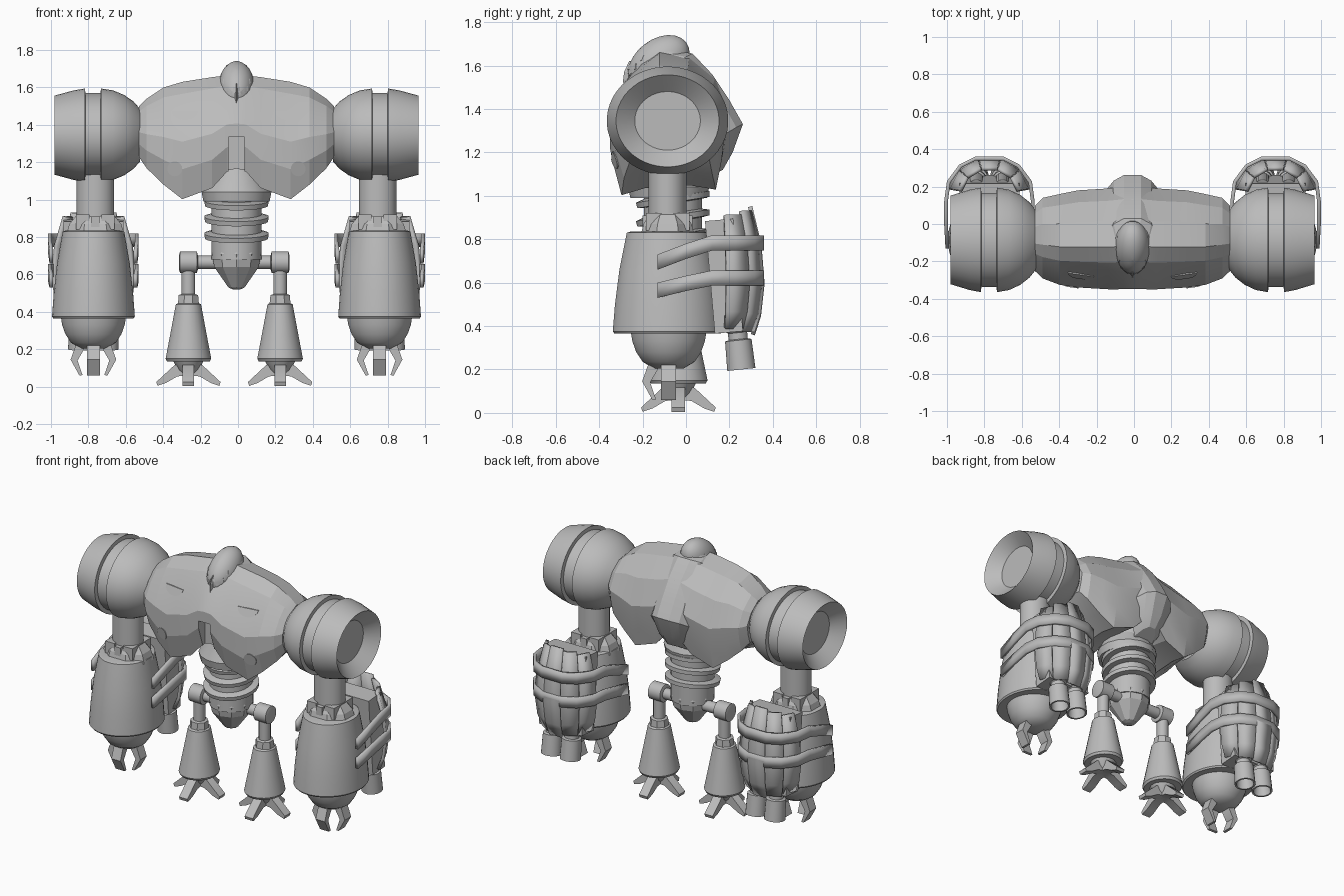
import bpy, bmesh
from math import sin, cos, pi, radians
from mathutils import Vector, Matrix
from mathutils.bvhtree import BVHTree

if "Cube" in bpy.data.objects:
    bpy.data.objects.remove(bpy.data.objects["Cube"])

metal = bpy.data.materials.new("grey_metal")
metal.use_nodes = True
metal.diffuse_color = (0.5, 0.5, 0.5, 1)
metal.node_tree.nodes["Principled BSDF"].inputs["Base Color"].default_value = (0.5, 0.5, 0.5, 1)
MID = -0.008      # centre line of the body
ARM, ARM_Y = 0.765, -0.085
LEG, LEG_Y = 0.245, -0.035


def make(name, bm, angle=35, thick=0, shift=0):
    """Turn a bmesh into a shaded object."""
    bmesh.ops.translate(bm, verts=bm.verts, vec=(MID + shift, 0, 0))
    mesh = bpy.data.meshes.new(name)
    bm.to_mesh(mesh)
    mesh.materials.append(metal)
    for p in mesh.polygons:
        p.use_smooth = not thick
    mesh.set_sharp_from_angle(angle=radians(angle))
    ob = bpy.data.objects.new(name, mesh)
    bpy.context.collection.objects.link(ob)
    if thick:
        mod = ob.modifiers.new("thickness", 'SOLIDIFY')
        mod.thickness, mod.offset = thick, 0
    return ob


def finish(name, bm, pair=True, **kw):
    """Make one object, or a left and right pair."""
    bmesh.ops.recalc_face_normals(bm, faces=bm.faces)
    if not pair:
        return make(name, bm, **kw)
    other = bm.copy()
    bmesh.ops.scale(other, verts=other.verts, vec=(-1, 1, 1))
    bmesh.ops.reverse_faces(other, faces=other.faces)
    make("left_" + name, bm, **kw)
    make("right_" + name, other, **kw)


def loft(rings, closed=True):
    """Skin a row of rings, capped when closed."""
    bm = bmesh.new()
    rows = [[bm.verts.new(p) for p in r] for r in rings]
    n = len(rows[0])
    for a, b in zip(rows, rows[1:]):
        for i in range(n if closed else n - 1):
            j = (i + 1) % n
            bm.faces.new((a[i], a[j], b[j], b[i]))
    if closed:
        bm.faces.new(rows[0])
        bm.faces.new(rows[-1])
    return bm


def revolve(name, profile, where, turn=Matrix(), n=32, stretch=1.0, pair=True, **kw):
    """Profile of (radius, height) spun about local z."""
    m = Matrix.Translation(where) @ turn
    rings = [[m @ Vector((r * cos(2 * pi * (i + .5) / n), r * stretch * sin(2 * pi * (i + .5) / n), h))
              for i in range(n)] for r, h in profile]
    return finish(name, loft(rings), pair, **kw)


def blade(name, outline, width, where, spin=0, **kw):
    """Outline of (reach, height) given a width, turned about z."""
    m = Matrix.Translation(where) @ Matrix.Rotation(spin, 4, 'Z')
    finish(name, loft([[m @ Vector((r, s * width / 2, z)) for r, z in outline] for s in (-1, 1)]), **kw)


def box(name, size, where, turn=Matrix(), pair=True):
    bm = bmesh.new()
    bmesh.ops.create_cube(bm, size=1, matrix=Matrix.Translation(where) @ turn @ Matrix.Diagonal((*size, 1)))
    return finish(name, bm, pair)


def patch(name, tree, outline):
    """Thin plate laid on the front of a surface."""
    hits = [tree.ray_cast(Vector((x, -2, z)), Vector((0, 1, 0)))[0] for x, z in outline]
    if all(hits):
        finish(name, loft([[h + Vector((0, d, 0)) for h in hits] for d in (-.005, .003)]))


TILT = lambda deg: Matrix.Rotation(radians(deg), 4, 'X')
SIDEWAYS = Matrix.Rotation(pi / 2, 4, 'Y')

# Torso shell: one cross-section stretched to fit along the width
section = [(.43, 1), (.28, .9), (.15, .74), (.02, .5), (.02, .27), (.1, .02), (.3, .07),
           (.7, .09), (.92, .06), (.97, .27), (1, .5), (.88, .76), (.68, .95)]
spans = [(0, 1.665, 1.15, -.36, .2), (.05, 1.665, 1.14, -.36, .2), (.13, 1.655, 1.05, -.36, .19),
         (.29, 1.63, .99, -.35, .18), (.39, 1.6, 1.07, -.335, .16),
         (.48, 1.54, 1.16, -.3, .14), (.52, 1.5, 1.22, -.26, .1)]
spans = [(-s[0], *s[1:]) for s in reversed(spans[1:])] + spans
shell = loft([[(x, f + u * (b - f), lo + v * (hi - lo)) for u, v in section] for x, hi, lo, f, b in spans])
chest = BVHTree.FromBMesh(shell)
torso = finish("torso", shell, False)

# Slot in the middle of the chest
cutter = box("slot_cutter", (.085, .16, .36), (0, -.36, 1.155), pair=False)
cut = torso.modifiers.new("slot", 'BOOLEAN')
cut.operation, cut.object = 'DIFFERENCE', cutter
baked = bpy.data.meshes.new_from_object(torso.evaluated_get(bpy.context.evaluated_depsgraph_get()))
torso.modifiers.clear()
torso.data = baked
baked.set_sharp_from_angle(angle=radians(13))
bpy.data.objects.remove(cutter)

# Chest plates
patch("chest_disc", chest, [(.33 + .04 * cos(a * pi / 8), 1.165 + .04 * sin(a * pi / 8)) for a in range(16)])
patch("chest_flap", chest, [(.275 + .07 * cos(a * pi / 8), 1.475 - .05 * sin(a * pi / 8)) for a in range(9)])

# Spine ridge down the back
ridge = []
for w, y, z in [(.085, -.05, 1.67), (.1, .03, 1.655), (.1, .12, 1.56), (.1, .2, 1.44), (.1, .262, 1.33),
                (.08, .215, 1.2), (.05, .17, 1.12)]:
    ridge.append([(-w * 1.5, y - .09, z - .05), (-w, y - .03, z - .015), (-w * .45, y, z),
                  (w * .45, y, z), (w, y - .03, z - .015), (w * 1.5, y - .09, z - .05)])
finish("spine_ridge", loft(ridge), False, angle=15)

# Head with brow, beak and eyes
dome = [(cos(a * pi / 12) if abs(a) < 6 else .01, sin(a * pi / 12)) for a in range(-6, 7)]
pose = TILT(38) @ Matrix.Diagonal((.095, .16, .11, 1))
skull = revolve("head", dome, (0, -.125, 1.61), pose, 24, pair=False)
tree = BVHTree.FromPolygons([v.co - Vector((MID, 0, 0)) for v in skull.data.vertices],
                            [p.vertices[:] for p in skull.data.polygons])
patch("eye", tree, [(.02, 1.575), (.06, 1.61), (.063, 1.585), (.03, 1.555)])
patch("brow", tree, [(.008, 1.6), (.07, 1.65), (.075, 1.625), (.012, 1.58)])
beak = [[(-w, y + .09, z), (0, y, z), (w, y + .09, z)]
        for w, y, z in [(.018, -.262, 1.62), (.035, -.285, 1.57), (.03, -.29, 1.53), (.004, -.285, 1.485)]]
finish("beak", loft(beak), False, angle=15)
revolve("neck_collar", [(.11, 0), (.085, .055)], (0, -.085, 1.61), n=16, pair=False)

# Shoulders: ball, groove, drum and a dished end
revolve("shoulder", [(.14, .515), (.18, .55), (.215, .6), (.24, .66), (.25, .725), (.225, .727), (.225, .808),
                     (.25, .81), (.24, .87), (.212, .973), (.135, .9)],
        (0, ARM_Y, 1.345), SIDEWAYS, 48, 1.12)

# Upper arms, elbows and forearms
revolve("upper_arm", [(.1, .86), (.1, 1.18)], (ARM - .01, ARM_Y, 0), n=24, stretch=.88)
revolve("elbow_cuff", [(.17, .81), (.15, .87), (.11, .915)], (ARM - .01, ARM_Y, 0), n=8, stretch=.8, angle=10)
for dx in (-.067, .067):
    box("elbow_block", (.07, .2, .08), (ARM - .01 + dx, ARM_Y, .88))
box("elbow_pin", (.045, .23, .07), (ARM - .01, ARM_Y, .875))
revolve("forearm", [(.15, .835), (.165, .83), (.195, .66), (.213, .5), (.222, .375), (.215, .365)],
        (ARM, ARM_Y, 0), n=40, stretch=1.14)
revolve("wrist", [(.175, .375), (.168, .33), (.15, .28), (.12, .235), (.07, .205)],
        (ARM, ARM_Y + .005, 0), n=32, angle=40)

# Hand claws
claw = [(.05, .24), (.095, .22), (.122, .145), (.075, .06), (.058, .062), (.085, .14), (.05, .2)]
for k in range(3):
    blade("claw", claw, .068, (ARM, ARM_Y + .005, 0), pi + k * pi / 2)

# Weapon pack behind each forearm: core, leaf plates, bands, barrels
box("pack_core", (.32, .13, .52), (ARM, .175, .63), TILT(5))
for k in range(5):
    mid = radians(26 + 32 * k)
    top = .95 - .035 * abs(k - 2)
    leaf = []
    for t, size in [(0, .78), (.15, .92), (.4, 1), (.7, .93), (1, .72)]:
        z = .36 + .015 * abs(k - 2) + t * (top - .36)
        leaf.append([(ARM + .22 * size * cos(mid + d), .15 + .21 * size * sin(mid + d), z)
                     for d in (-.275, .275)])
    finish("pack_plate", loft(leaf, closed=False), thick=.02)
half = [(.225, -.13, 0), (.232, .0, .045), (.232, .12, .08), (.218, .225, .08), (.155, .31, .08), (.075, .35, .08)]
path = half + [(-x, y, z) for x, y, z in reversed(half)]
for base, rise in ((.66, 1.1), (.53, .7)):
    rows = [[(ARM + x, y, base + rise * z + h) for x, y, z in path] for h in (0, .07)]
    finish("pack_band", loft(rows, closed=False), thick=.02)
for dx in (-.07, .07):
    revolve("barrel", [(.045, .1), (.055, 0), (.066, 0), (.062, .135), (.045, .14), (.045, .17),
                       (.055, .18), (.055, .24), (.045, .25), (.045, .6)],
            (ARM + dx, .255, .2), TILT(6), 20)

# Waist column with skirt and rings
revolve("waist", [(.135, .68), (.135, 1.15)], (0, -.06, 0), n=24, pair=False)
revolve("belly_skirt", [(.18, .99), (.19, 1.04), (.15, 1.12), (.12, 1.2)], (0, -.08, 0), n=16, pair=False)
for z in (.985, .9, .81):
    revolve("waist_ring", [(.13, -.02), (.17, -.016), (.173, .01), (.13, .022)],
            (0, -.06, z), TILT(9), 24, pair=False)
revolve("pelvis", [(.13, .735), (.138, .71), (.125, .64), (.045, .53), (.02, .52)],
        (0, -.06, 0), n=10, pair=False, angle=15)

# Legs
SHIFT = -.012
revolve("hip_axle", [(.036, .1), (.036, LEG)], (0, LEG_Y, .665), SIDEWAYS, 16, shift=SHIFT)
revolve("hip_joint", [(.04, -.05), (.058, -.045), (.058, .045), (.04, .05)], (LEG, LEG_Y, .665),
        SIDEWAYS, 24, shift=SHIFT)
revolve("thigh", [(.037, .47), (.037, .66)], (LEG, LEG_Y, 0), n=16, shift=SHIFT)
revolve("knee_cuff", [(.062, .43), (.056, .49), (.04, .495)], (LEG, LEG_Y, 0), n=8, angle=10, shift=SHIFT)
revolve("shin", [(.06, .445), (.068, .44), (.1, .27), (.123, .15), (.115, .135)],
        (LEG, LEG_Y, 0), n=24, stretch=1.1, shift=SHIFT)
revolve("ankle", [(.09, .15), (.06, .09), (.03, .06)], (LEG, LEG_Y, 0), n=12, shift=SHIFT)

# Toes
toe = [(.01, .13), (.075, .115), (.172, .025), (.165, .005), (.12, .02), (.06, .055), (.01, .06)]
for k in range(4):
    blade("toe", toe, .062, (LEG, LEG_Y, 0), k * pi / 2, shift=SHIFT)
